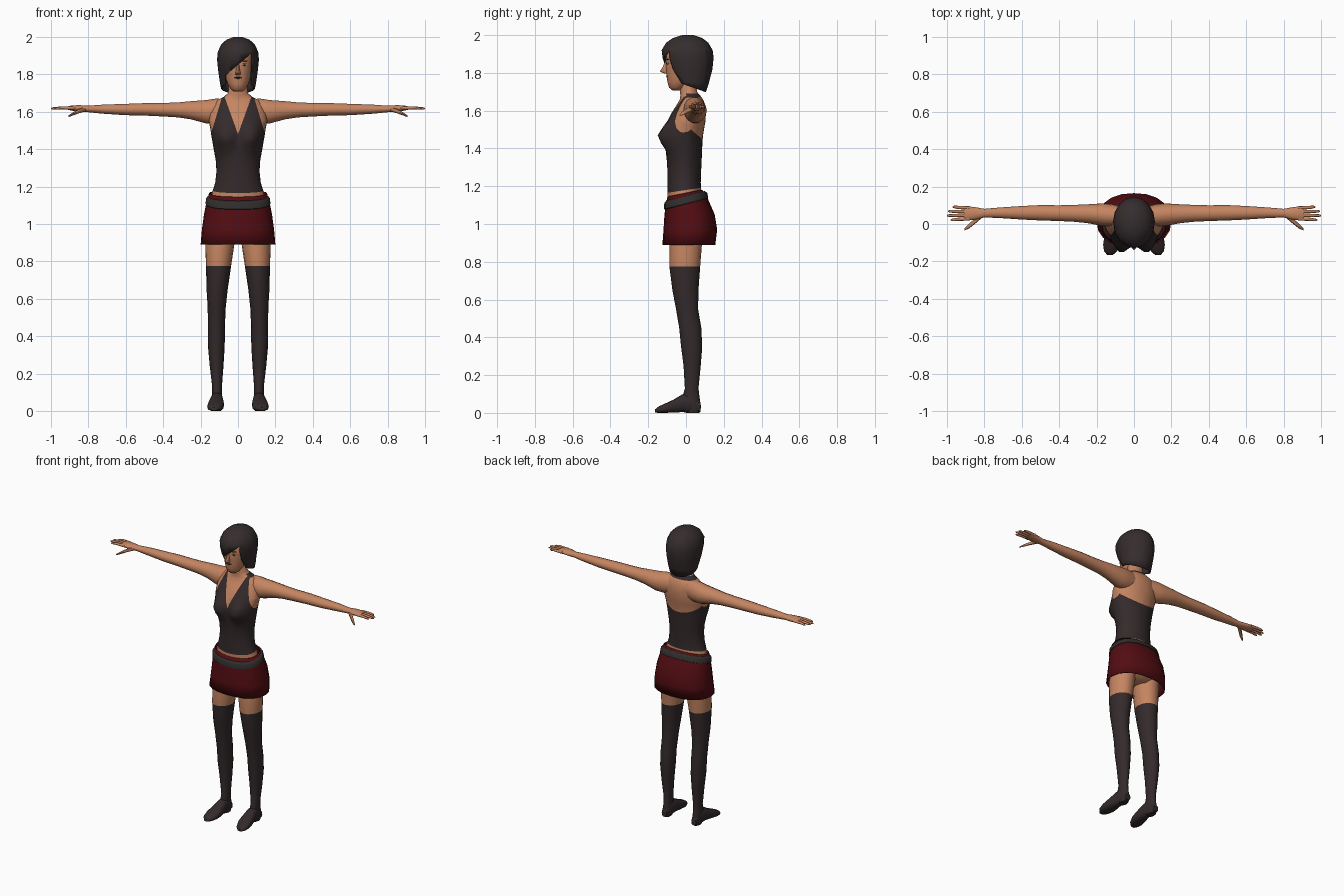
import bpy, bmesh, math
from mathutils import Vector, Matrix


def material(name, r, g, b):
    m = bpy.data.materials.new(name)
    m.diffuse_color = (r, g, b, 1)
    return m


SKIN = material("skin", 0.56, 0.235, 0.12)
DARK = material("dark cloth", 0.034, 0.023, 0.024)
HAIR = material("dark hair", 0.036, 0.026, 0.027)
RED = material("dark red cloth", 0.085, 0.004, 0.006)
BELT = material("belt leather", 0.03, 0.026, 0.026)
LIPS = material("lips", 0.2, 0.07, 0.045)
WHITE = material("eye white", 0.55, 0.5, 0.45)
IRIS = material("eye dark", 0.03, 0.012, 0.01)


def span(t, a0, a1, b0, b1):
    """Ring given by its extents in both directions."""
    return (t, (a0 + a1) / 2, (b0 + b1) / 2, (a1 - a0) / 2, (b1 - b0) / 2)


def body(t, hx, yf, yb):
    """Ring centred on x = 0 with half width, front and back."""
    return span(t, -hx, hx, yf, yb)


def loft(rings, axis="z", n=16, caps=True, p=1.0):
    """Elliptic rings (t, centre u, centre v, radius u, radius v) skinned along an axis."""
    place = {"x": lambda t, u, v: (t, u, v), "y": lambda t, u, v: (v, t, u),
             "z": lambda t, u, v: (u, v, t)}[axis]
    bm, loops = bmesh.new(), []
    power = lambda c: math.copysign(abs(c) ** p, c)
    for t, cu, cv, ru, rv in sorted(rings):
        angles = [2 * math.pi * k / n for k in range(n)]
        loops.append([bm.verts.new(place(t, cu + ru * power(math.cos(a)), cv + rv * power(math.sin(a))))
                      for a in angles])
    for lo, hi in zip(loops, loops[1:]):
        for k in range(n):
            j = (k + 1) % n
            bm.faces.new((lo[k], lo[j], hi[j], hi[k]))
    if caps:
        bm.faces.new(loops[0][::-1])
        bm.faces.new(loops[-1])
    return bm


def cut(bm, co, no, **kw):
    bmesh.ops.bisect_plane(bm, geom=bm.verts[:] + bm.edges[:] + bm.faces[:], dist=1e-5,
                           plane_co=co, plane_no=no, **kw)


def tilt(bm, slope, above=-1.0):
    for v in bm.verts:
        if v.co.z > above:
            v.co.z += slope * v.co.y


def finish(name, bm, mats, rule=None, mirror=False, shell=0, angle=50):
    if rule:
        for f in bm.faces:
            f.material_index = rule(f.calc_center_median())
    me = bpy.data.meshes.new(name)
    bm.to_mesh(me)
    bm.free()
    ob = bpy.data.objects.new(name, me)
    bpy.context.collection.objects.link(ob)
    for m in mats:
        me.materials.append(m)
    bpy.ops.object.select_all(action="DESELECT")
    ob.select_set(True)
    bpy.context.view_layer.objects.active = ob
    bpy.ops.object.shade_smooth_by_angle(angle=math.radians(angle))
    if shell:
        s = ob.modifiers.new("shell", "SOLIDIFY")
        s.thickness, s.offset = shell, -1
    if mirror:
        ob.modifiers.new("mirror", "MIRROR")
    return ob


# Torso with neck: one skin whose halter top is cut in along planes
torso = loft([body(*r) for r in (
    (0.91, .09, -.06, .07), (0.95, .155, -.085, .12), (1.03, .165, -.095, .135), (1.11, .15, -.098, .09),
    (1.17, .138, -.098, .08), (1.22, .122, -.098, .078), (1.28, .115, -.098, .08), (1.34, .119, -.102, .083),
    (1.39, .128, -.106, .085), (1.43, .135, -.109, .087), (1.47, .142, -.109, .09), (1.51, .148, -.106, .097),
    (1.55, .156, -.095, .104), (1.59, .152, -.075, .105), (1.63, .138, -.05, .102), (1.66, .115, -.032, .09),
    (1.68, .075, -.03, .075), (1.70, .053, -.032, .058), (1.76, .048, -.032, .052))], n=32)
for v in torso.verts:
    if v.co.y < 0:
        d = ((abs(v.co.x) - .075) / .05) ** 2 + ((v.co.z - 1.465) / .055) ** 2
        v.co.y -= .058 * math.exp(-d)
for s in (-1, 1):
    cut(torso, (0, 0, 1.48), (s, 0, -.36))
    cut(torso, (s * .145, 0, 1.48), (s, 0, .3))
cut(torso, (0, .085, 1.45), (0, .85, 1))
cut(torso, (0, 0, 1.18), (0, -.15, 1))
cut(torso, (0, .03, 1.6), (0, 1, 0))
for z in (1.67, 1.69):
    cut(torso, (0, 0, z), (0, 0, 1))


def halter(c):
    x, y, z = abs(c.x), c.y, c.z
    if z < 1.18 + .15 * y or z > 1.69:
        return 0
    if z > 1.67 and y > 0:
        return 1
    neckline = y < .03 and z > 1.48 and x < .36 * (z - 1.48)
    covered = z + .85 * y < 1.522 or (y < .03 and z > 1.5)
    return int(covered and x < .145 - .3 * (z - 1.48) and not neckline)


finish("torso_and_halter_top", torso, [SKIN, DARK], halter)

# Arms
finish("arm", loft([
    (.06, .045, 1.605, .048, .065), (.12, .046, 1.602, .060, .070), (.17, .05, 1.60, .060, .064),
    (.25, .055, 1.608, .050, .050), (.32, .057, 1.61, .045, .041), (.40, .058, 1.611, .042, .037),
    (.50, .060, 1.613, .041, .034), (.60, .060, 1.612, .036, .031), (.72, .060, 1.614, .028, .025),
    (.80, .058, 1.615, .023, .018), (.85, .056, 1.618, .034, .018), (.89, .057, 1.620, .038, .014),
    (.91, .057, 1.620, .035, .009)], "x", 14), [SKIN], mirror=True)

# Fingers and thumb
for i, (y0, y1, tip) in enumerate(((.028, .022, .98), (.047, .045, 1.0), (.066, .068, .995), (.086, .091, .97))):
    finish(f"finger_{i + 1}", loft([(.88, y0, 1.62, .009, .010), (.94, (y0 + y1) / 2, 1.621, .009, .008),
                                    (tip - .01, y1, 1.618, .007, .006), (tip, y1, 1.617, .003, .003)], "x", 8),
           [SKIN], mirror=True)
finish("thumb", loft([(.815, .045, 1.614, .014, .012), (.85, .016, 1.604, .015, .012),
                      (.88, -.010, 1.590, .013, .009), (.905, -.028, 1.577, .006, .005)], "x", 8),
       [SKIN], mirror=True)

# Legs with long stockings
finish("leg_and_stocking", loft([span(*r) for r in (
    (.97, .012, .165, -.08, .095), (.90, .018, .175, -.086, .085), (.775, .037, .171, -.088, .075),
    (.65, .055, .168, -.072, .066), (.55, .066, .162, -.053, .064), (.45, .070, .161, -.036, .081),
    (.35, .071, .161, -.026, .086), (.25, .077, .152, -.013, .078), (.13, .086, .138, -.006, .066),
    (.08, .085, .139, -.02, .072), (.03, .084, .140, -.01, .080), (.0, .09, .134, 0, .07))], n=16),
    [SKIN, DARK], lambda c: int(c.z < .775), mirror=True)

# Feet
finish("foot", loft([span(*r) for r in (
    (.078, .005, .05, .095, .130), (.04, 0, .10, .083, .140), (-.02, .004, .098, .080, .146),
    (-.07, .002, .068, .074, .159), (-.11, 0, .05, .076, .165), (-.145, 0, .034, .09, .160),
    (-.165, .002, .018, .112, .144))], "y", 12, p=.75), [DARK], mirror=True)

# Skirt and belt
skirt = loft([body(*r) for r in (
    (.89, .2, -.125, .155), (.97, .193, -.119, .165), (1.05, .182, -.114, .152),
    (1.12, .168, -.108, .112), (1.165, .155, -.098, .085))], n=20, caps=False, p=.88)
tilt(skirt, .2, 1.1)
finish("skirt", skirt, [RED], shell=.006)
belt = loft([body(*r) for r in ((1.10, .163, -.104, .108), (1.108, .174, -.116, .118),
                                (1.138, .17, -.115, .112), (1.15, .158, -.104, .098))],
            n=20, caps=False, p=.88)
tilt(belt, .25)
finish("belt", belt, [BELT], shell=.006)

# Head and nose
finish("head", loft([body(*r) for r in (
    (1.708, .022, -.072, -.03), (1.722, .040, -.090, -.01), (1.75, .056, -.098, .03),
    (1.78, .066, -.102, .05), (1.81, .071, -.105, .06), (1.85, .075, -.108, .07),
    (1.91, .075, -.104, .08), (1.95, .05, -.07, .06))], n=24), [SKIN])
finish("nose", loft([span(*r) for r in (
    (1.797, -.012, .012, -.115, -.09), (1.808, -.014, .014, -.139, -.09),
    (1.83, -.009, .009, -.124, -.09), (1.86, -.006, .006, -.112, -.09))], n=8), [SKIN])


# Eyes, brows and mouth as thin plates
def plate(name, mat, x, y, z, w, h, turn=0, mirror=False):
    bm = bmesh.new()
    bmesh.ops.create_uvsphere(bm, u_segments=10, v_segments=6, radius=.5)
    m = Matrix.Translation((x, y, z)) @ Matrix.Rotation(math.radians(turn), 4, "Z")
    bm.transform(m @ Matrix.Diagonal((w, .009, h, 1)))
    finish(name, bm, [mat], mirror=mirror)


plate("eye_white", WHITE, .034, -.0965, 1.852, .030, .014, 22, True)
plate("iris", IRIS, .034, -.099, 1.852, .014, .014, 22, True)
plate("brow", IRIS, .036, -.0965, 1.872, .036, .006, 22, True)
plate("lips", LIPS, 0, -.1005, 1.782, .046, .012)
plate("mouth_line", IRIS, 0, -.1025, 1.783, .046, .004)

# Bob hair with a slanted fringe cut into the front
hair = loft([body(*r) for r in (
    (1.68, .082, -.03, .10), (1.75, .096, -.062, .122), (1.82, .106, -.105, .14), (1.88, .112, -.124, .146),
    (1.92, .108, -.129, .141), (1.96, .090, -.105, .118), (1.985, .062, -.068, .085),
    (2.0, .024, -.02, .04))], n=16)
cut(hair, (0, 0, 1.735), (0, .35, 1), clear_inner=True)
for co, no in (((-.068, 0, 0), (1, 0, 0)), ((.074, 0, 0), (1, 0, 0)),
               ((0, 0, 1.852), (-.85, 0, 1)), ((0, 0, 0), (0, 1, 0))):
    cut(hair, co, no)


def in_opening(c):
    return c.y < 0 and -.068 < c.x < .074 and c.z < 1.852 + .85 * c.x


bmesh.ops.delete(hair, geom=[f for f in hair.faces if in_opening(f.calc_center_median())], context="FACES")
finish("bob_hair", hair, [HAIR], shell=.008, angle=40)
